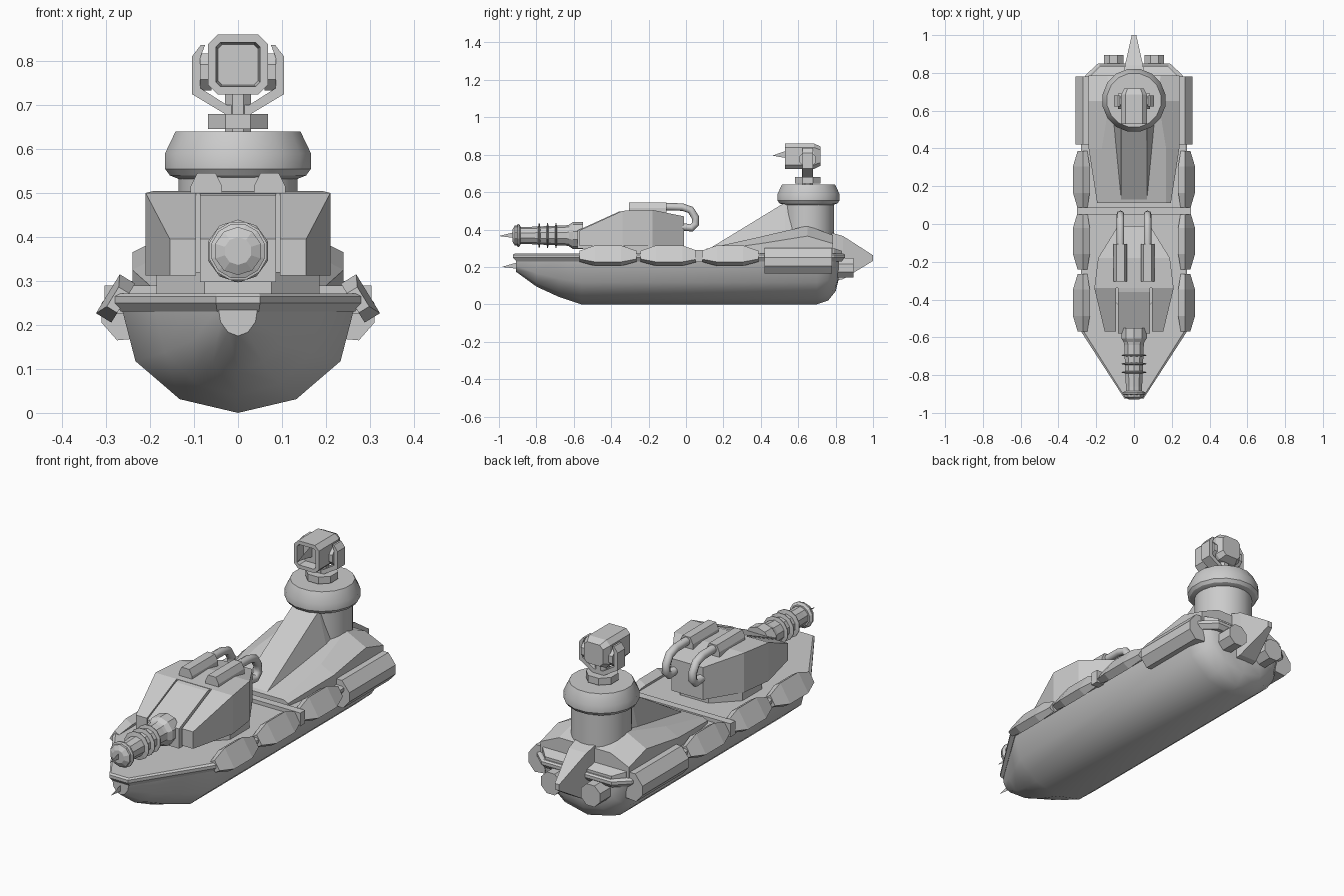
import bpy, math
from math import sin, cos, pi, radians

if "Cube" in bpy.data.objects:
    bpy.data.objects.remove(bpy.data.objects["Cube"])


def loft(name, rings, smooth=None, caps=True):
    """Skin equal-length rings of points, cap both ends."""
    n = len(rings[0])
    verts = [p for r in rings for p in r]
    faces = [(i * n + j, i * n + (j + 1) % n, (i + 1) * n + (j + 1) % n, (i + 1) * n + j)
             for i in range(len(rings) - 1) for j in range(n)]
    if caps:
        faces += [tuple(range(n))[::-1], tuple(range(len(verts) - n, len(verts)))]
    me = bpy.data.meshes.new(name)
    me.from_pydata(verts, [], faces)
    ob = bpy.data.objects.new(name, me)
    bpy.context.collection.objects.link(ob)
    import bmesh
    bm = bmesh.new()
    bm.from_mesh(me)
    bmesh.ops.recalc_face_normals(bm, faces=bm.faces)
    bm.to_mesh(me)
    bm.free()
    if smooth:
        me.polygons.foreach_set("use_smooth", [True] * len(me.polygons))
        me.set_sharp_from_angle(angle=radians(smooth))
    return ob


def mirror(ob):
    m = ob.modifiers.new("mirror", 'MIRROR')
    m.use_bisect_axis[0] = False
    return ob


def sym(pts, y):
    """Half section (x, z) mirrored over x = 0, placed at y."""
    return [(x, y, z) for x, z in pts] + [(-x, y, z) for x, z in reversed(pts) if x > 0]


def slab(name, prof, x0, x1):
    """Side profile (y, z) extruded in x."""
    return loft(name, [[(x, y, z) for y, z in prof] for x in (x0, x1)])


def box(name, x0, x1, y0, y1, z0, z1):
    return slab(name, [(y0, z0), (y1, z0), (y1, z1), (y0, z1)], x0, x1)


def turned(name, prof, axis, c, n=12, smooth=None):
    """Profile (radius, height) turned about an axis through c."""
    rings = []
    for r, h in prof:
        ring = []
        for i in range(n):
            a = 2 * pi * (i + .5) / n
            u, v = r * cos(a) / cos(pi / n), r * sin(a) / cos(pi / n)
            p = {'Z': (u, v, h), 'Y': (u, h, v), 'X': (h, u, v)}[axis]
            ring.append(tuple(p[k] + c[k] for k in range(3)))
        rings.append(ring)
    return loft(name, rings, smooth)


def blade(name, pts):
    """Flat triangle in the centre plane."""
    me = bpy.data.meshes.new(name)
    me.from_pydata([(0, y, z) for y, z in pts], [], [(0, 1, 2)])
    bpy.context.collection.objects.link(bpy.data.objects.new(name, me))


# Hull, lofted bow to stern: y, half width, keel height
hull_section = [(0, 0), (.5, .13), (.88, .49), (1, 1)]
rings = []
for y, w, zb in [(-.91, .045, .175), (-.8, .115, .095), (-.68, .19, .04), (-.56, .265, 0),
                 (.7, .265, 0), (.76, .25, .02), (.8, .215, .07), (.815, .18, .13)]:
    rings.append(sym([(x * w, zb + t * (.24 - zb)) for x, t in hull_section], y))
loft("hull", rings, 35)

# Deck with overhanging rim
outline = [(.05, -.925), (.28, -.57), (.28, .74), (.255, .79), (.19, .85)]
full = outline + [(-x, y) for x, y in reversed(outline)]
loft("deck", [[(x * s, y * t, z) for x, y in full]
              for s, t, z in [(.95, .98, .23), (1, 1, .25), (1, 1, .265), (.96, .99, .272)]])
box("deck_strap", -.303, .303, .05, .088, .225, .29)
blade("bow_lamp_beam", [(-.985, .2), (-.9, .225), (-.9, .19)])

# Tilted side bumpers
for k, yc in enumerate((-.417, -.09, .235)):
    rings = []
    for dy, h, t in [(-.152, .026, .008), (-.07, .052, .021), (.07, .052, .021), (.152, .026, .008)]:
        ux, uz = .52, -.85
        ring = []
        for a, b in [(-h, -.02), (h, -.02), (h, t), (-h, t)]:
            ring.append((.278 + a * ux - b * uz, yc + dy, .26 + a * uz + b * ux))
        rings.append(ring)
    mirror(loft(f"side_bumper_{k}", rings))

# Rear side tanks
tank = [(.22, .17), (.275, .165), (.31, .205), (.31, .25), (.27, .3), (.22, .3)]
mirror(loft("side_tank", [[(x, y, z) for x, z in tank] for y in (.42, .78)]))

# Gun turret: base, body, cheeks, gun mount
turned("turret_base", [(.185, .265), (.185, .32)], 'Z', (0, -.25, 0), 8)
rings = [sym([(w, .312), (w, zt)], y) for y, w, zt in
         [(-.34, .21, .5), (-.18, .19, .505), (-.01, .085, .47)]]
loft("turret_body", rings)
mirror(loft("turret_cheek", [[(a, y, .312), (b, y, .312), (b, y, z), (a, y, z)]
                             for y, a, b, z in [(-.34, .095, .21, .5), (-.57, .095, .155, .395)]]))
slab("gun_mount", [(-.33, .298), (-.58, .298), (-.58, .395), (-.36, .495), (-.33, .5)], -.086, .086)

# Gun barrel with cooling fins
turned("gun_barrel", [(.068, -.55), (.068, -.605), (.055, -.625), (.052, -.64), (.043, -.86), (.043, -.885),
                      (.052, -.89), (.052, -.915), (.03, -.928)], 'Y', (0, 0, .368), 10)
for y in (-.695, -.74, -.785):
    turned("barrel_fin", [(.045, y - .006), (.066, y - .002), (.066, y + .002), (.045, y + .006)],
           'Y', (0, 0, .368), 12)
turned("muzzle_ring", [(.05, -.905), (.061, -.9), (.061, -.893), (.05, -.885)], 'Y', (0, 0, .368), 12)
blade("gun_beam", [(-1, .365), (-.92, .385), (-.92, .355)])

# Exhaust boxes and bent pipes on the turret
ex = [(.036, .49), (.108, .49), (.108, .515), (.093, .545), (.051, .545), (.036, .515)]
mirror(loft("exhaust_box", [[(x, y, z) for x, z in ex] for y in (-.305, -.105)]))
path = [(-.12, .522), (-.02, .52), (.025, .505), (.05, .465), (.052, .43), (.03, .408), (.0, .412), (-.05, .415)]
for s in (-1, 1):
    rings = []
    for i, (y, z) in enumerate(path):
        a, b = path[max(i - 1, 0)], path[min(i + 1, len(path) - 1)]
        d = math.hypot(b[0] - a[0], b[1] - a[1])
        ny, nz = -(b[1] - a[1]) / d, (b[0] - a[0]) / d
        rings.append([(s * .072 + .02 * cos(q), y + .02 * sin(q) * ny, z + .02 * sin(q) * nz)
                      for q in [2 * pi * j / 8 for j in range(8)]])
    loft("exhaust_pipe", rings, 50)

# Rear superstructure and ramp up to the tower
loft("rear_house", [sym([(e, .26), (e, ze), (t, zt)], y) for y, e, ze, t, zt in
                    [(.11, .195, .285, .17, .297), (.4, .24, .325, .17, .362),
                     (.65, .24, .365, .13, .42), (.785, .24, .325, .14, .37)]])
loft("tower_ramp", [sym([(b, .27), (.068, z)], y) for y, b, z in
                    [(.12, .075, .295), (.53, .137, .545), (.6, .137, .545)]])
loft("stern_block", [sym([(w, .26), (w, z)], y) for y, w, z in
                     [(.76, .235, .31), (.79, .225, .3), (.835, .18, .285)]])

# Stern fin and thrusters
loft("stern_fin", [[(w, y, z0), (w, y, z1), (-w, y, z1), (-w, y, z0)] for y, w, z0, z1 in
                   [(.77, .055, .12, .385), (.84, .048, .135, .365), (1, .012, .232, .262)]])
for s in (-1, 1):
    turned("thruster", [(.052, .76), (.052, .895)], 'Y', (s * .108, 0, .195), 8)

# Tower
turned("tower", [(.135, .27), (.135, .55)], 'Z', (0, .655, 0), 24, 35)
turned("tower_collar", [(.135, .532), (.155, .54), (.166, .555), (.166, .59), (.142, .64)],
       'Z', (0, .655, 0), 16, 28)
turned("swivel_neck", [(.03, .63), (.03, .73)], 'Z', (0, .65, 0), 8)
turned("swivel_plate", [(.068, .646), (.068, .68)], 'Z', (0, .65, 0), 8)

# Searchlight yoke, pivots and lamp
yoke = [(0, .68), (.03, .68), (.105, .725), (.105, .81), (.085, .836), (.075, .836),
        (.085, .81), (.085, .738), (.025, .7), (0, .7)]
for s in (-1, 1):
    loft("yoke_arm", [[(s * x, y, z) for x, z in yoke] for y in (.622, .68)])
    turned("yoke_pivot", [(.042, s * .06), (.042, s * .086)], 'X', (0, .65, .775), 8)


def lamp_ring(y, r, c):
    pts = [(r, -r + c), (r, r - c), (r - c, r), (c - r, r), (-r, r - c), (-r, c - r), (c - r, -r), (r - c, -r)]
    return [(x, y, .792 + z) for x, z in pts]


loft("searchlight", [lamp_ring(.575, .046, .01), lamp_ring(.53, .05, .01), lamp_ring(.53, .068, .022),
                     lamp_ring(.685, .068, .022), lamp_ring(.718, .052, .018)])
blade("searchlight_beam", [(.462, .795), (.575, .835), (.575, .775)])
